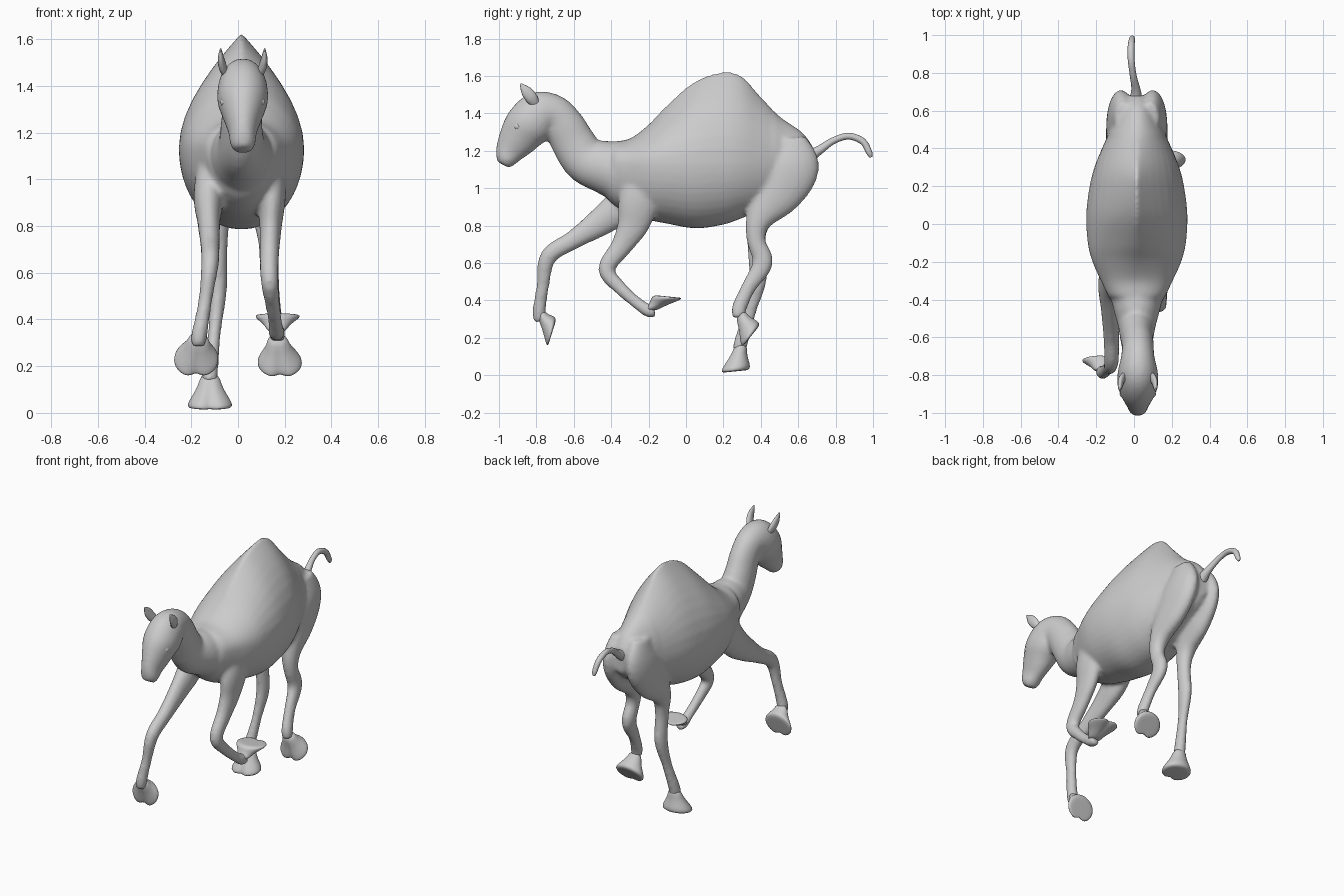
import bpy, bmesh, math
from mathutils import Vector

CX = 0.015  # body is slightly off the centre line


def spline(rows, steps=5):
    """Catmull-Rom resampling of rows of numbers."""
    out, n = [], len(rows)
    for i in range(n - 1):
        p = [rows[max(i - 1, 0)], rows[i], rows[i + 1], rows[min(i + 2, n - 1)]]
        for k in range(steps):
            t = k / steps
            out.append([0.5 * (2 * b + (c - a) * t + (2 * a - 5 * b + 4 * c - d) * t * t
                               + (3 * b - a - 3 * c + d) * t ** 3) for a, b, c, d in zip(*p)])
    return out + [list(rows[-1])]


def skin(bm, rings):
    """Bridge rings of points into a closed shell."""
    vs = [[bm.verts.new(p) for p in r] for r in rings]
    n = len(vs[0])
    faces = [bm.faces.new((a[i], a[(i + 1) % n], b[(i + 1) % n], b[i]))
             for a, b in zip(vs, vs[1:]) for i in range(n)]
    faces += [bm.faces.new(vs[0][::-1]), bm.faces.new(vs[-1])]
    bmesh.ops.recalc_face_normals(bm, faces=faces)


def tube(bm, rows, seg=24):
    """Rows are x, y, z, half width (x), half depth (in the side plane)."""
    rows = spline(rows)
    rings = []
    for i, (x, y, z, w, r) in enumerate(rows):
        a, b = rows[max(i - 1, 0)], rows[min(i + 1, len(rows) - 1)]
        t = Vector((0, b[1] - a[1], b[2] - a[2])).normalized()
        n = Vector((1, 0, 0)).cross(t)
        rings.append([Vector((x + w * math.cos(2 * math.pi * k / seg), y, z))
                      + n * r * math.sin(2 * math.pi * k / seg) for k in range(seg)])
    skin(bm, rings)


def finish(name, bm):
    me = bpy.data.meshes.new(name)
    bm.to_mesh(me)
    bm.free()
    me.shade_smooth()
    ob = bpy.data.objects.new(name, me)
    bpy.context.collection.objects.link(ob)
    return ob


body = bmesh.new()

# Torso with hump: y, top, bottom, half width, ridge sharpness
torso = [(.68, 1.22, 1.06, .05, 1), (.62, 1.30, 1.0, .09, 1), (.5, 1.385, .93, .14, 1.2),
         (.4, 1.49, .88, .185, 1.6), (.3, 1.60, .84, .225, 2), (.2, 1.625, .805, .25, 2.1),
         (.05, 1.575, .785, .268, 2), (-.1, 1.445, .81, .26, 1.7), (-.2, 1.34, .83, .235, 1.3),
         (-.3, 1.265, .86, .19, 1), (-.4, 1.245, .92, .14, 1), (-.46, 1.2, 1.0, .08, 1)]
rings = []
for y, zt, zb, w, p in spline(torso):
    zm = zb + 0.48 * (zt - zb) if w < .15 else 1.13
    ring = []
    for k in range(40):
        a = 2 * math.pi * k / 40
        c, s = math.cos(a), math.sin(a)
        e = p if s > 0 else 0.95
        ring.append(Vector((CX + w * math.copysign(abs(c) ** e, c), y,
                            zm + s * ((zt - zm) if s > 0 else (zm - zb)))))
    rings.append(ring)
skin(body, rings)

# Neck and head
tube(body, [(CX, -.25, 1.06, .16, .18), (CX, -.425, 1.11, .13, .145), (CX, -.535, 1.15, .10, .125),
            (CX, -.60, 1.24, .088, .118), (.02, -.645, 1.32, .085, .112), (.02, -.70, 1.39, .088, .105),
            (.02, -.775, 1.39, .105, .13), (.02, -.845, 1.335, .108, .126), (.02, -.90, 1.262, .082, .106),
            (.02, -.942, 1.198, .06, .08), (.02, -.965, 1.15, .054, .056), (.02, -.978, 1.125, .036, .036)])

# Hind legs: shared thigh, then a raised and a standing shin
for side, shin in ((1, [(.13, .375, .72, .042, .05), (.135, .41, .60, .04, .055), (.15, .335, .47, .032, .04),
                        (.165, .285, .36, .034, .04), (.17, .285, .31, .034, .036)]),
                   (-1, [(-.085, .375, .70, .04, .048), (-.085, .385, .52, .037, .048),
                         (-.10, .345, .35, .028, .034), (-.12, .295, .18, .035, .038),
                         (-.12, .285, .13, .034, .036)])):
    thigh = [(CX + side * x, y, z, w, r) for x, y, z, w, r in
             ((.07, .56, 1.27, .045, .08), (.085, .56, 1.13, .07, .155),
              (.095, .485, .98, .068, .14), (.105, .39, .83, .055, .072))]
    tube(body, thigh + shin)

# Front legs: one reaching forward, one folded
tube(body, [(-.11, -.20, 1.10, .06, .11), (-.125, -.32, .93, .065, .10), (-.125, -.45, .825, .05, .078),
            (-.12, -.60, .725, .042, .052), (-.12, -.735, .635, .038, .046), (-.14, -.765, .48, .03, .034),
            (-.165, -.785, .34, .035, .036), (-.17, -.775, .29, .034, .036)])
tube(body, [(.14, -.20, 1.10, .06, .11), (.145, -.25, .93, .06, .11), (.14, -.285, .80, .048, .085),
            (.135, -.345, .69, .042, .058), (.135, -.425, .565, .038, .045), (.148, -.35, .465, .032, .036),
            (.16, -.26, .385, .03, .032), (.165, -.20, .345, .035, .036), (.167, -.17, .35, .034, .036)])

body = finish("body_head_and_legs", body)
fuse = body.modifiers.new("fuse", 'REMESH')
fuse.mode = 'VOXEL'
fuse.voxel_size = 0.012
fuse.use_smooth_shade = True
soft = body.modifiers.new("soften", 'SMOOTH')
soft.factor = 0.5
soft.iterations = 8


# Feet: flared two-toed pads
def foot(name, sole, ankle, toe):
    sole, ankle = Vector(sole), Vector(ankle)
    toe = Vector(toe).normalized()
    bm = bmesh.new()
    rings = []
    for f, s in ((0, .6), (0, .95), (.12, 1), (.35, .78), (.65, .5), (1, .4)):
        c = sole.lerp(ankle, f)
        ring = []
        for k in range(32):
            a = 2 * math.pi * k / 32
            notch = 1 - .3 * (1 - f) * math.exp(-((a - math.pi / 2) / .28) ** 2)
            ring.append(c + s * notch * (Vector((.098 * math.cos(a), 0, 0)) + toe * .083 * math.sin(a)))
        rings.append(ring)
    skin(bm, rings)
    sub = finish(name, bm).modifiers.new("round", 'SUBSURF')
    sub.levels = sub.render_levels = 1


foot("front_foot_reaching", (-.18, -.718, .22), (-.168, -.782, .33), (0, -.05, -.16))
foot("front_foot_folded", (.17, -.088, .42), (.165, -.195, .345), (0, 1, -.1))
foot("hind_foot_raised", (.18, .345, .205), (.168, .285, .33), (0, -.62, -.78))
foot("hind_foot_standing", (-.12, .258, .02), (-.12, .295, .17), (0, -1, -.1))

# Tail
bm = bmesh.new()
tube(bm, [(.01, .66, 1.17, .035, .035), (.01, .715, 1.205, .024, .024), (-.005, .79, 1.255, .018, .018),
          (-.015, .87, 1.278, .018, .018), (-.015, .945, 1.25, .018, .018), (-.01, .98, 1.19, .016, .016),
          (-.01, .988, 1.165, .008, .008)], 12)
finish("tail", bm)

# Ears and eyes
for side, label in ((-1, "left"), (1, "right")):
    bm = bmesh.new()
    tube(bm, [(.02 + side * .07, -.80, 1.445, .016, .022), (.02 + side * .085, -.825, 1.48, .018, .032),
              (.02 + side * .093, -.855, 1.52, .013, .028), (.02 + side * .094, -.885, 1.558, .003, .005)], 12)
    finish(label + "_ear", bm)
    bm = bmesh.new()
    bmesh.ops.create_uvsphere(bm, u_segments=16, v_segments=10, radius=.02)
    bmesh.ops.translate(bm, verts=bm.verts, vec=(.02 + side * .076, -.90, 1.33))
    finish(label + "_eye", bm)
